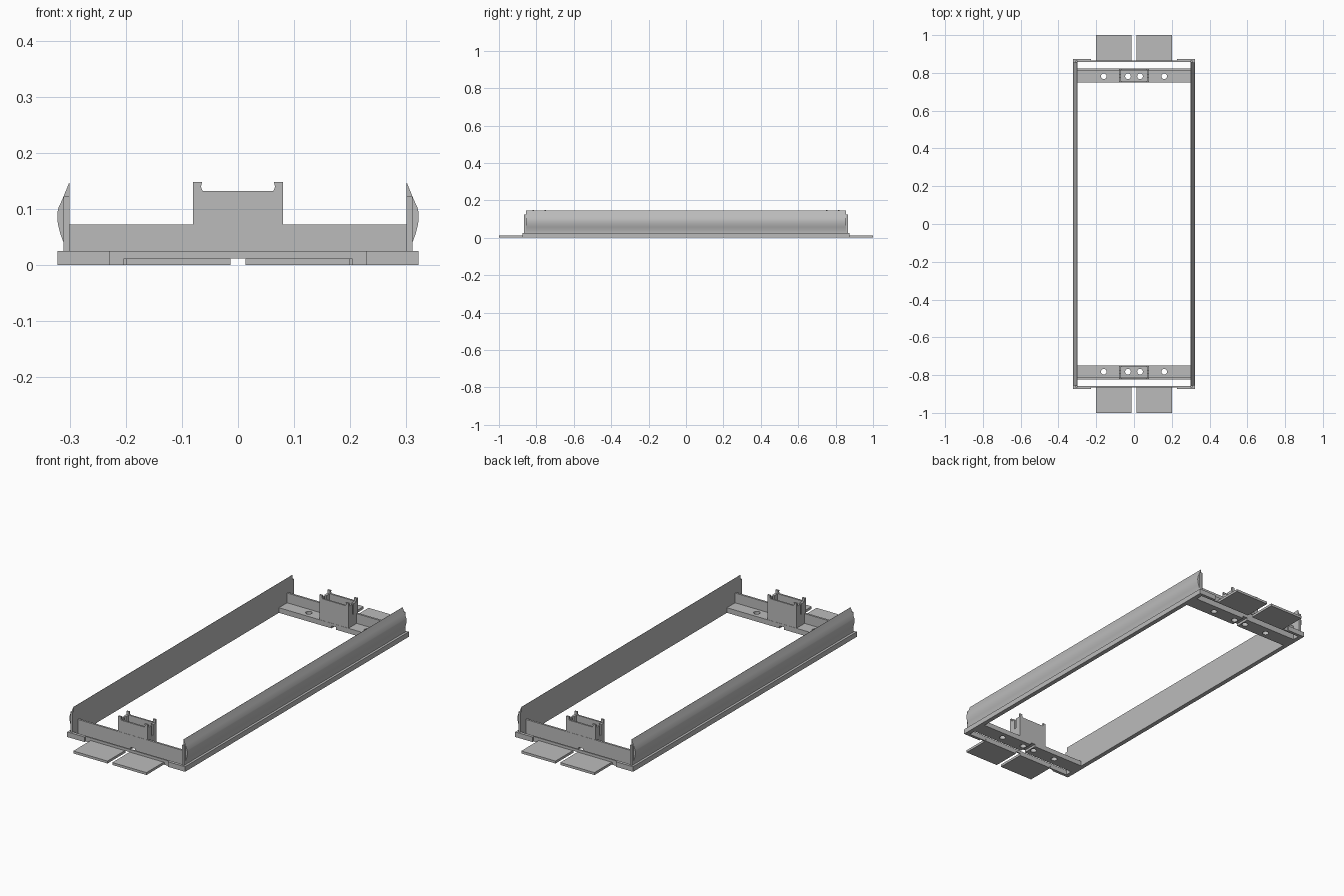
import bpy
import bmesh
from mathutils import Vector

old = bpy.data.objects.get("Cube")
if old:
    bpy.data.objects.remove(old, do_unlink=True)

grey = bpy.data.materials.new("plain_grey")
grey.use_nodes = True
tone = (0.5, 0.5, 0.5, 1)
grey.diffuse_color = tone
grey.node_tree.nodes["Principled BSDF"].inputs["Base Color"].default_value = tone


def prism(name, outline, y0, y1, mirror=""):
    """Extrude an x-z outline along y, mirrored about the centre planes."""
    bm = bmesh.new()
    face = bm.faces.new([bm.verts.new((x, y0, z)) for x, z in outline])
    grown = bmesh.ops.extrude_face_region(bm, geom=[face])["geom"]
    verts = [g for g in grown if isinstance(g, bmesh.types.BMVert)]
    bmesh.ops.translate(bm, verts=verts, vec=Vector((0, y1 - y0, 0)))
    bmesh.ops.recalc_face_normals(bm, faces=bm.faces)
    mesh = bpy.data.meshes.new(name)
    bm.to_mesh(mesh)
    bm.free()
    mesh.materials.append(grey)
    ob = bpy.data.objects.new(name, mesh)
    bpy.context.collection.objects.link(ob)
    if mirror:
        mod = ob.modifiers.new("mirror", 'MIRROR')
        mod.use_axis = ("X" in mirror, "Y" in mirror, False)
        mod.use_mirror_merge = False
    return ob


def box(name, x0, x1, y0, y1, z0, z1, mirror=""):
    return prism(name, [(x0, z0), (x1, z0), (x1, z1), (x0, z1)], y0, y1, mirror)


def cut(ob, cutter):
    mod = ob.modifiers.new("cut", 'BOOLEAN')
    mod.operation = 'DIFFERENCE'
    mod.solver = 'EXACT'
    mod.object = cutter
    bpy.context.view_layer.objects.active = ob
    bpy.ops.object.modifier_move_to_index(modifier="cut", index=0)
    bpy.ops.object.modifier_apply(modifier="cut")
    bpy.data.objects.remove(cutter, do_unlink=True)


IN, OUT, H = 0.30, 0.322, 0.025     # inner side, outer side, base height
G, T = 0.013, 0.012                 # centre groove half width, tab thickness

# Long sides: base rail and bulging side wall with thin end posts
box("side_rail", IN, OUT, -0.873, 0.873, 0, H, "X")
bulge = prism("side_wall", [(IN, H), (0.31, H), (0.31, 0.038), (0.317, 0.057),
                            (0.321, 0.073), (OUT, 0.086), (0.321, 0.1),
                            (0.312, 0.12), (0.301, 0.147), (IN, 0.147)],
              -0.855, 0.855, "X")
prism("end_post", [(IN, H), (0.311, H), (0.311, 0.123), (IN, 0.123)],
      0.855, 0.865, "XY")

# Outer end strips: corner blocks, recessed parts and a raised bridge
box("corner_block", 0.228, IN, 0.858, 0.873, 0, H, "XY")
box("recessed_strip", 0.203, 0.228, 0.858, 0.865, 0, H, "XY")
box("strip_bridge", -0.203, 0.203, 0.858, 0.865, T, H, "Y")
box("flat_tab", G, 0.2, 0.858, 1.0, 0, T, "XY")

# Inner ledge with a groove underneath and four round holes
ledge = prism("end_ledge", [(-IN, 0), (-G, 0), (-G, T), (G, T), (G, 0),
                            (IN, 0), (IN, H), (-IN, H)], 0.748, 0.822, "Y")
for x in (-0.16, -0.032, 0.032, 0.16):
    bpy.ops.mesh.primitive_cylinder_add(vertices=24, radius=0.015, depth=0.2,
                                        location=(x, 0.782, 0))
    bpy.context.object.hide_render = True
    cut(ledge, bpy.context.object)

# Low wall across each end
box("end_wall", -0.31, 0.31, 0.812, 0.822, H, 0.073, "Y")

# Open holder: notched long faces and slotted short faces
notched = [(-0.08, H), (0.08, H), (0.08, 0.148), (0.064, 0.148), (0.066, 0.14),
           (0.063, 0.132), (-0.063, 0.132), (-0.066, 0.14), (-0.064, 0.148),
           (-0.08, 0.148)]
prism("holder_outer_face", notched, 0.812, 0.821, "Y")
prism("holder_inner_face", notched, 0.749, 0.757, "Y")
for name, y0, y1 in (("inner", 0.757, 0.778), ("outer", 0.788, 0.812)):
    box("holder_cheek_" + name, 0.068, 0.08, y0, y1, H, 0.132, "XY")
box("holder_cheek_sill", 0.068, 0.08, 0.778, 0.788, H, 0.08, "XY")

# Soften the curved wall only
bpy.ops.object.select_all(action='DESELECT')
bulge.select_set(True)
bpy.context.view_layer.objects.active = bulge
bpy.ops.object.shade_smooth_by_angle(angle=0.5)
